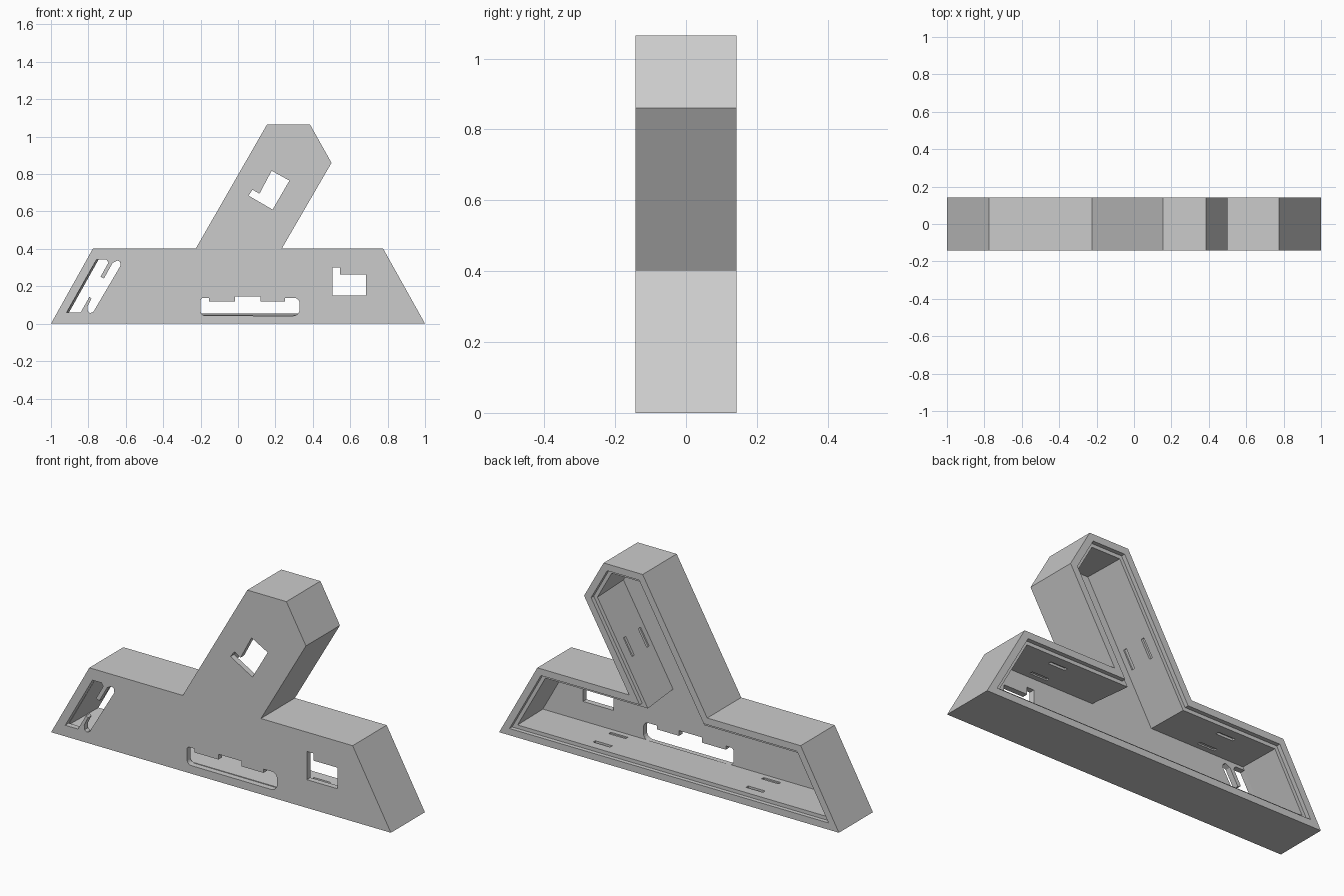
import bpy, bmesh, math
from mathutils import Vector

cube = bpy.data.objects.get("Cube")
if cube:
    bpy.data.objects.remove(cube, do_unlink=True)

HALF = 0.143      # half of the depth
PANEL = 0.03      # front panel thickness

# Counter-clockwise outline of the housing in x, z
OUTLINE = [Vector(p) for p in [
    (-1, 0), (1, 0), (0.775, 0.403), (0.235, 0.403), (0.5, 0.86),
    (0.385, 1.065), (0.155, 1.065), (-0.225, 0.403), (-0.775, 0.403)]]

grey = bpy.data.materials.new("plain grey")
grey.use_nodes = True
grey.diffuse_color = (0.6, 0.6, 0.6, 1)
grey.node_tree.nodes["Principled BSDF"].inputs["Base Color"].default_value = (0.6, 0.6, 0.6, 1)


def inset(points, dist):
    """Mitred inward offset of a counter-clockwise outline."""
    result = []
    for i, p in enumerate(points):
        a = (p - points[i - 1]).normalized()
        b = (points[(i + 1) % len(points)] - p).normalized()
        na, nb = Vector((-a.y, a.x)), Vector((-b.y, b.x))
        result.append(p + (na + nb) * dist / (1 + na.dot(nb)))
    return result


def skin(bm, rings):
    """Join (outline, y) rings into a closed solid."""
    loops = [[bm.verts.new((p[0], y, p[1])) for p in pts] for pts, y in rings]
    for lo, hi in zip(loops, loops[1:]):
        for i in range(len(lo)):
            j = (i + 1) % len(lo)
            bm.faces.new((lo[i], lo[j], hi[j], hi[i]))
    bm.faces.new(loops[0])
    bm.faces.new(loops[-1])


def finish(name, bm):
    bmesh.ops.recalc_face_normals(bm, faces=bm.faces)
    mesh = bpy.data.meshes.new(name)
    bm.to_mesh(mesh)
    bm.free()
    mesh.materials.append(grey)
    obj = bpy.data.objects.new(name, mesh)
    bpy.context.collection.objects.link(obj)
    return obj


def arc(cx, cz, r, start, end, steps=5):
    return [(cx + r * math.cos(math.radians(start + (end - start) * i / steps)),
             cz + r * math.sin(math.radians(start + (end - start) * i / steps)))
            for i in range(steps + 1)]


# Hollow housing: outer wall, rear rim, lid ledge, slightly drafted cavity
bm = bmesh.new()
skin(bm, [(OUTLINE, -HALF), (OUTLINE, HALF),
          (inset(OUTLINE, 0.036), HALF), (inset(OUTLINE, 0.036), HALF - 0.022),
          (inset(OUTLINE, 0.055), HALF - 0.022),
          (inset(OUTLINE, 0.046), -HALF + PANEL)])
housing = finish("housing", bm)

# Openings through the front panel
bottom_slot = (arc(-0.175, 0.068, 0.025, 180, 270) + arc(0.295, 0.077, 0.035, 270, 360)
               + arc(0.3, 0.108, 0.03, 0, 90)
               + [(0.25, 0.138), (0.25, 0.118), (0.12, 0.118), (0.12, 0.146),
                  (-0.015, 0.146), (-0.015, 0.118), (-0.155, 0.118), (-0.155, 0.138)]
               + arc(-0.185, 0.123, 0.015, 90, 180))
side_slot = [(-0.757, 0.342), (-0.703, 0.342), (-0.693, 0.326), (-0.735, 0.251),
             (-0.717, 0.242), (-0.67, 0.325), (-0.645, 0.338), (-0.63, 0.33),
             (-0.628, 0.31), (-0.773, 0.064), (-0.79, 0.056), (-0.803, 0.066),
             (-0.805, 0.09), (-0.783, 0.134), (-0.794, 0.144), (-0.842, 0.059),
             (-0.917, 0.059)]
notched_window = [(0.505, 0.15), (0.685, 0.15), (0.685, 0.262), (0.545, 0.262),
                  (0.545, 0.3), (0.505, 0.3)]
stem_window = [(0.18, 0.818), (0.275, 0.765), (0.185, 0.61), (0.056, 0.685),
               (0.078, 0.716), (0.115, 0.695)]

bm = bmesh.new()
for shape in (bottom_slot, side_slot, notched_window, stem_window):
    skin(bm, [(shape, -HALF - 0.05), (shape, -HALF + PANEL + 0.0005)])
panel_cutter = finish("panel_cutter", bm)

# Shallow clip recesses in the inner walls: wall index, position along the wall
bm = bmesh.new()
for wall, t in ((0, 0.275), (0, 0.725), (2, 0.5), (3, 0.4), (6, 0.6), (7, 0.5)):
    a, b = OUTLINE[wall], OUTLINE[(wall + 1) % len(OUTLINE)]
    along = (b - a).normalized()
    inward = Vector((-along.y, along.x))
    centre = a.lerp(b, t)
    for y in (HALF - 0.085, -HALF + 0.07):
        corners = [centre + along * u + inward * v for u, v in
                   ((-0.05, 0.04), (0.05, 0.04), (0.05, 0.07), (-0.05, 0.07))]
        skin(bm, [(corners, y - 0.01), (corners, y + 0.01)])
clip_cutter = finish("clip_cutter", bm)

for cutter in (panel_cutter, clip_cutter):
    cutter.hide_render = True
    cutter.hide_viewport = True
    cutter.display_type = 'WIRE'
    cut = housing.modifiers.new(cutter.name, 'BOOLEAN')
    cut.operation = 'DIFFERENCE'
    cut.solver = 'EXACT'
    cut.object = cutter
